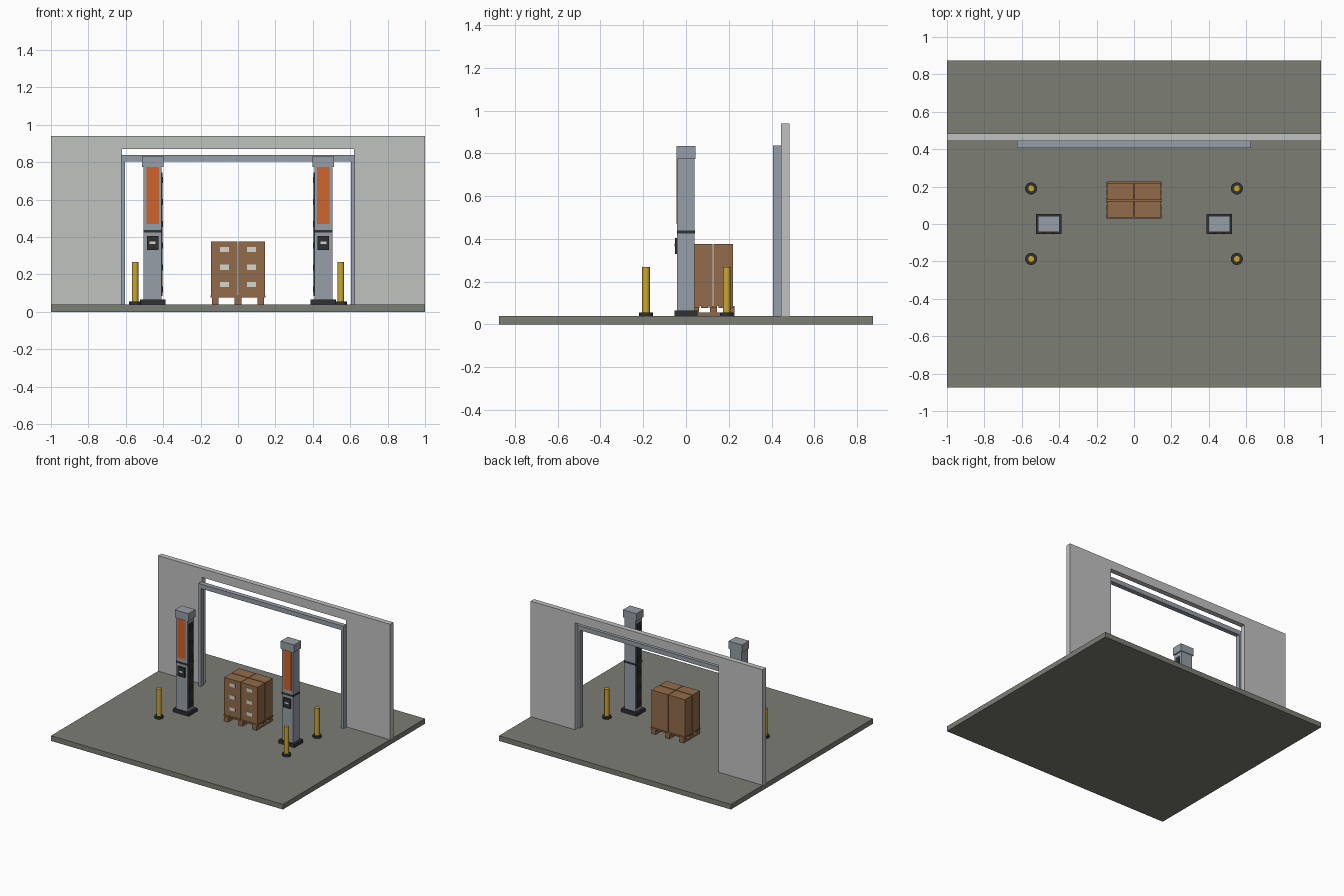
import bpy, bmesh
from mathutils import Matrix, Vector

if "Cube" in bpy.data.objects:
    bpy.data.objects.remove(bpy.data.objects["Cube"])


def mat(name, r, g, b):
    m = bpy.data.materials.new(name)
    m.diffuse_color = (r, g, b, 1)
    m.use_nodes = True
    m.node_tree.nodes["Principled BSDF"].inputs["Base Color"].default_value = m.diffuse_color
    return m


CONCRETE = mat("floor_concrete", 0.20, 0.205, 0.175)
WALL = mat("wall_grey", 0.53, 0.54, 0.53)
STEEL = mat("blue_grey_steel", 0.31, 0.345, 0.385)
ORANGE = mat("orange", 0.62, 0.125, 0.025)
DARK = mat("dark_rubber", 0.03, 0.031, 0.034)
YELLOW = mat("safety_yellow", 0.60, 0.39, 0.03)
CARTON = mat("carton_brown", 0.29, 0.15, 0.07)
WOOD = mat("pallet_wood", 0.29, 0.14, 0.07)
LABEL = mat("label_white", 0.66, 0.66, 0.64)


def finish(name, bm, material):
    me = bpy.data.meshes.new(name)
    bm.to_mesh(me)
    bm.free()
    me.materials.append(material)
    ob = bpy.data.objects.new(name, me)
    bpy.context.collection.objects.link(ob)
    return ob


def box(name, x, y, z, material):
    """Box from (min, max) ranges on each axis."""
    bm = bmesh.new()
    size = Matrix.Diagonal((abs(x[1] - x[0]), y[1] - y[0], z[1] - z[0], 1))
    mid = Vector((sum(x) / 2, sum(y) / 2, sum(z) / 2))
    bmesh.ops.create_cube(bm, size=1, matrix=Matrix.Translation(mid) @ size)
    return finish(name, bm, material)


def cylinder(name, x, y, z, r, material):
    bm = bmesh.new()
    bmesh.ops.create_cone(bm, cap_ends=True, segments=24, radius1=r, radius2=r,
                          depth=z[1] - z[0],
                          matrix=Matrix.Translation((x, y, sum(z) / 2)))
    ob = finish(name, bm, material)
    bpy.ops.object.select_all(action='DESELECT')
    bpy.context.view_layer.objects.active = ob
    ob.select_set(True)
    bpy.ops.object.shade_smooth_by_angle()
    return ob


F = 0.04  # floor level
box("floor", (-1, 1), (-0.875, 0.875), (0, F), CONCRETE)

# wall with a doorway: one upside-down U profile, extruded in y
bm = bmesh.new()
outline = [(-1, F), (-1, 0.94), (1, 0.94), (1, F),
           (0.62, F), (0.62, 0.872), (-0.62, 0.872), (-0.62, F)]
face = bm.faces.new([bm.verts.new((x, 0.444, z)) for x, z in outline])
ext = bmesh.ops.extrude_face_region(bm, geom=[face])
bmesh.ops.translate(bm, vec=(0, 0.04, 0),
                    verts=[v for v in ext["geom"] if isinstance(v, bmesh.types.BMVert)])
bmesh.ops.recalc_face_normals(bm, faces=bm.faces)
finish("wall", bm, WALL)

# door frame
box("door_header", (-0.626, 0.626), (0.407, 0.444), (0.803, 0.838), STEEL)
for s, side in ((-1, "left"), (1, "right")):
    box(side + "_door_track", (s * 0.604, s * 0.626), (0.407, 0.444), (F, 0.803), STEEL)

    # scanner column
    c = s * 0.456

    def span(h):
        return (c - h, c + h)

    box(side + "_column_base", span(0.068), (-0.053, 0.053), (F, 0.066), DARK)
    box(side + "_column", span(0.048), (-0.041, 0.039), (0.066, 0.775), STEEL)
    box(side + "_column_cap", span(0.058), (-0.044, 0.044), (0.775, 0.834), STEEL)
    box(side + "_column_band", span(0.05), (-0.043, 0.041), (0.425, 0.439), DARK)
    box(side + "_orange_panel", span(0.034), (-0.045, -0.041), (0.47, 0.774), ORANGE)
    box(side + "_control_box", span(0.031), (-0.052, -0.041), (0.33, 0.405), DARK)
    box(side + "_control_label", span(0.016), (-0.054, -0.052), (0.364, 0.376), LABEL)

    # sensor strip with raised sensors on the inner face
    inner = c - s * 0.048
    box(side + "_sensor_strip", (inner, inner - s * 0.003), (-0.024, 0.024), (0.085, 0.745), DARK)
    for i in range(6):
        z = 0.12 + i * 0.117
        box(side + "_sensor", (inner, inner - s * 0.008), (-0.018, 0.018),
            (z - 0.016, z + 0.016), DARK)

    # bollards
    for y, end in ((-0.187, "front"), (0.19, "back")):
        cylinder(f"{side}_{end}_bollard_foot", s * 0.55, y, (F, 0.056), 0.032, DARK)
        cylinder(f"{side}_{end}_bollard", s * 0.55, y, (0.056, 0.268), 0.018, YELLOW)

# pallet: runners, blocks and deck
for x in (-0.122, 0, 0.122):
    xs = (x - 0.018, x + 0.018)
    box("pallet_runner", xs, (0.029, 0.227), (F, 0.056), WOOD)
    for y in (0.045, 0.128, 0.211):
        box("pallet_block", xs, (y - 0.016, y + 0.016), (0.056, 0.076), WOOD)
for i in range(5):
    y = 0.047 + i * 0.0405
    box("pallet_deck_board", (-0.148, 0.148), (y - 0.017, y + 0.017), (0.076, 0.087), WOOD)

# cartons with labels on the front
for s in (-1, 1):
    for y0, y1 in ((0.036, 0.123), (0.129, 0.22)):
        box("carton_stack", (s * 0.002, s * 0.144), (y0, y1), (0.087, 0.376), CARTON)
    for z in (0.147, 0.239, 0.333):
        box("carton_label", (s * 0.048, s * 0.097), (0.034, 0.036),
            (z - 0.014, z + 0.014), LABEL)
